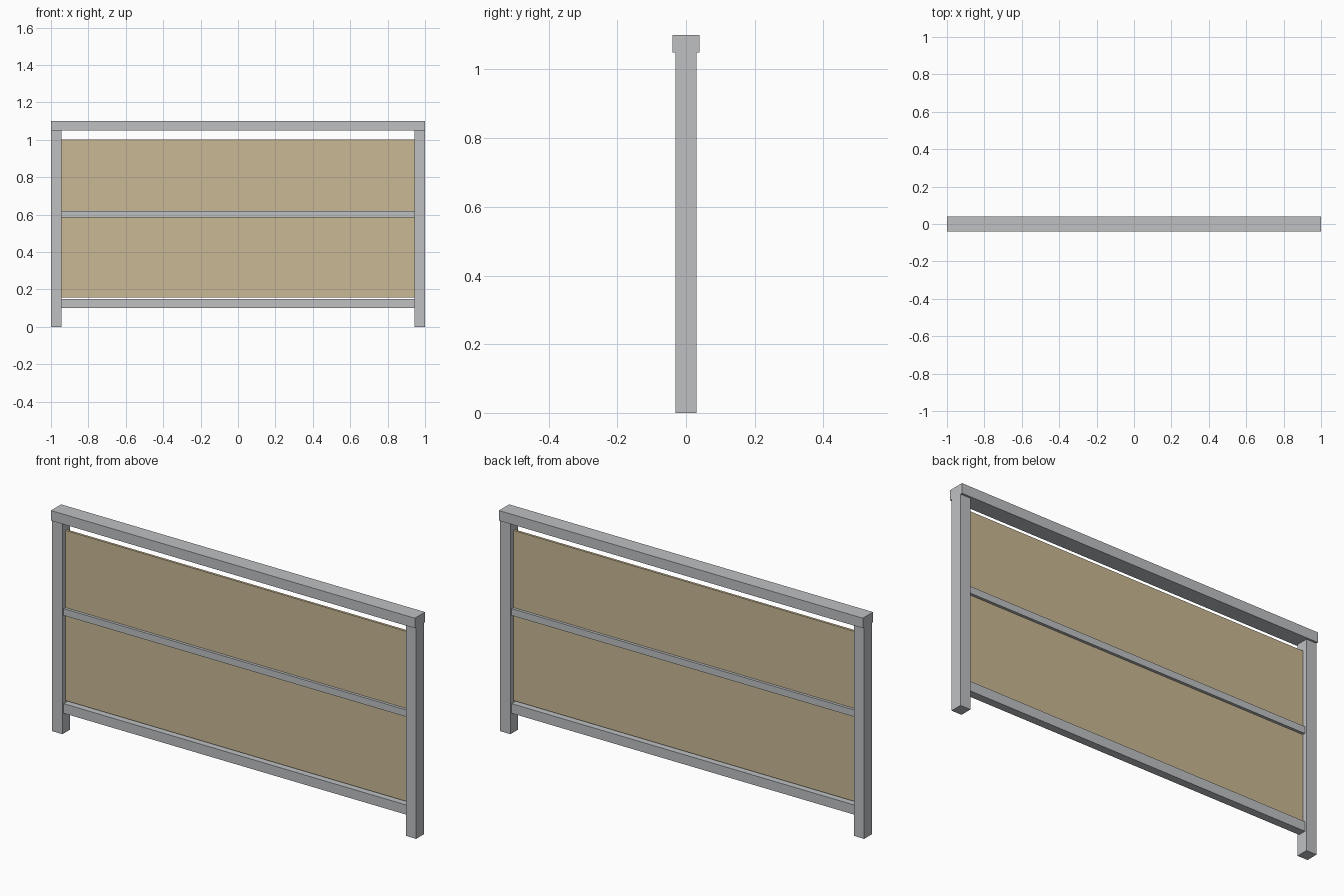
import bpy

cube = bpy.data.objects.get("Cube")
if cube:
    bpy.data.objects.remove(cube, do_unlink=True)


def make_material(name, rgb):
    mat = bpy.data.materials.new(name)
    mat.use_nodes = True
    colour = (*rgb, 1)
    mat.diffuse_color = colour
    for node in mat.node_tree.nodes:
        if node.type == 'BSDF_PRINCIPLED':
            node.inputs["Base Color"].default_value = colour
    return mat


def make_box(name, x, y, z, mat):
    """Box spanning the (low, high) pair on each axis."""
    bpy.ops.mesh.primitive_cube_add(size=1)
    obj = bpy.context.object
    obj.name = name
    spans = (x, y, z)
    for vert in obj.data.vertices:
        vert.co = [low + (high - low) * (c + 0.5)
                   for c, (low, high) in zip(vert.co, spans)]
    obj.data.materials.append(mat)
    return obj


metal = make_material("grey metal", (0.52, 0.53, 0.545))
board = make_material("tan board", (0.59, 0.48, 0.295))

INNER = 0.944       # half the clear width between the posts
TOP_RAIL = 1.05     # underside of the handrail
across = (-INNER, INNER)

# Posts
make_box("left_post", (INNER, 1), (-0.03, 0.03), (0, TOP_RAIL), metal)
make_box("right_post", (-1, -INNER), (-0.03, 0.03), (0, TOP_RAIL), metal)

# Rails
make_box("handrail", (-1, 1), (-0.04, 0.04), (TOP_RAIL, 1.1), metal)
make_box("middle_rail", across, (-0.02, 0.02), (0.586, 0.62), metal)
make_box("bottom_rail", across, (-0.02, 0.02), (0.1, 0.148), metal)

# Infill panels above and below the middle rail
make_box("upper_panel", across, (-0.006, 0.006), (0.62, 1.003), board)
make_box("lower_panel", across, (-0.006, 0.006), (0.158, 0.586), board)
